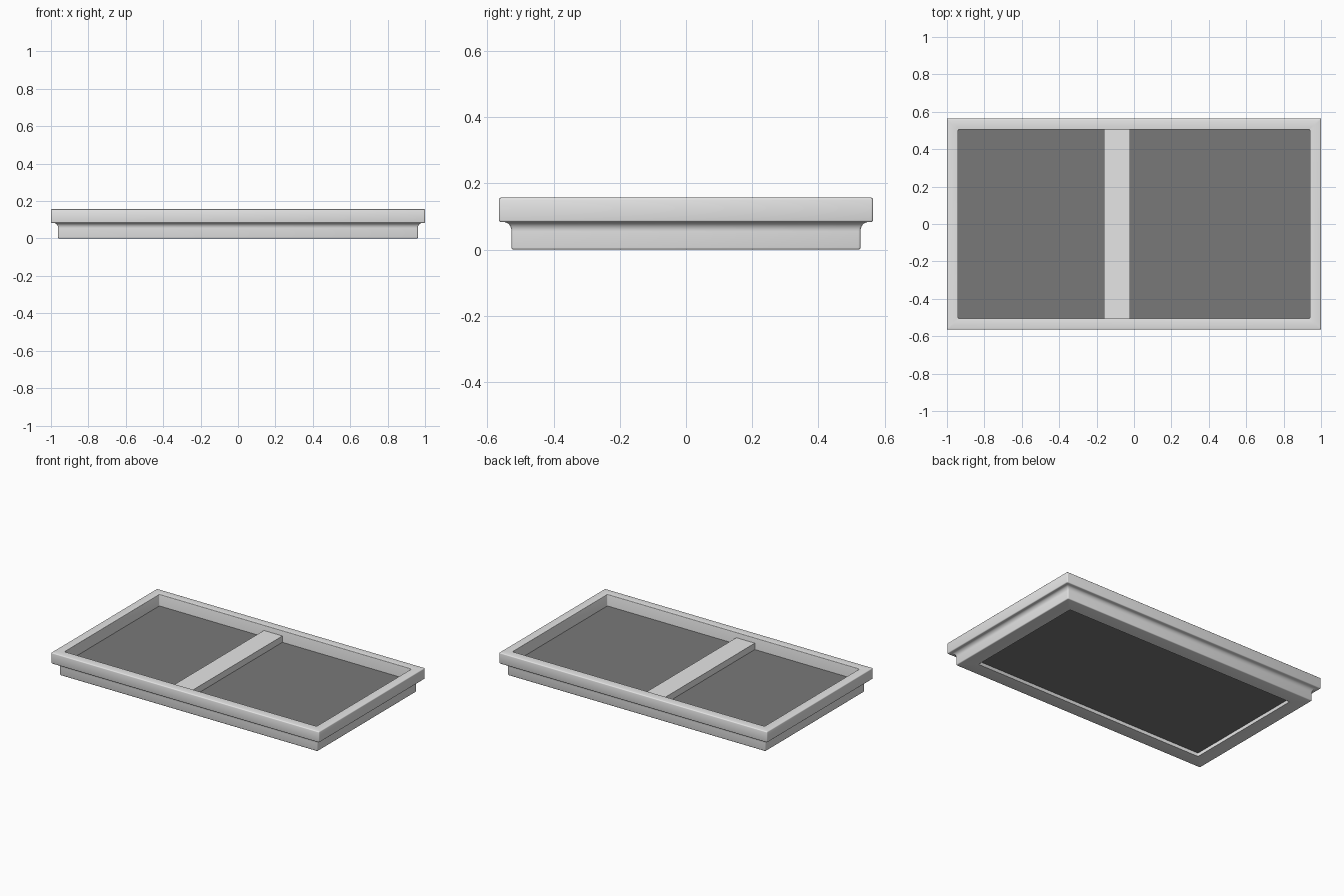
import bpy, bmesh, math

cube = bpy.data.objects.get("Cube")
if cube:
    bpy.data.objects.remove(cube, do_unlink=True)

HALF_X, HALF_Y, TOP = 1.0, 0.565, 0.157
RIM, BODY, LEDGE = 0.06, 0.038, 0.135
UNDER, FLOOR, LIP = 0.023, 0.079, 0.083
SOFT = 0.006


def material(name, value):
    mat = bpy.data.materials.new(name)
    mat.use_nodes = True
    colour = (value, value, value, 1)
    mat.diffuse_color = colour
    mat.node_tree.nodes["Principled BSDF"].inputs["Base Color"].default_value = colour
    return mat


def finish(name, bm, mat):
    bmesh.ops.recalc_face_normals(bm, faces=bm.faces)
    mesh = bpy.data.meshes.new(name)
    bm.to_mesh(mesh)
    bm.free()
    mesh.materials.append(mat)
    obj = bpy.data.objects.new(name, mesh)
    bpy.context.collection.objects.link(obj)
    bpy.ops.object.select_all(action='DESELECT')
    obj.select_set(True)
    bpy.context.view_layer.objects.active = obj
    bpy.ops.object.shade_smooth_by_angle(angle=math.radians(35))


def box(name, low, high, mat):
    bm = bmesh.new()
    bmesh.ops.create_cube(bm, size=1)
    for v in bm.verts:
        v.co = [(a + b) / 2 + c * (b - a) for a, b, c in zip(low, high, v.co)]
    finish(name, bm, mat)


def arc(d, z, rd, rz, start, end, steps=3):
    # Elliptical arc of (inset, height) points, angles in degrees
    angles = [math.radians(start + (end - start) * i / steps) for i in range(steps + 1)]
    return [(d + rd * math.cos(t), z + rz * math.sin(t)) for t in angles]


def rounded_frame(name, profile, mat):
    # Sweep (inset, height) points around a rectangle with softly rounded corners
    bm = bmesh.new()
    rings = []
    for quarter, (sx, sy) in enumerate(((1, 1), (-1, 1), (-1, -1), (1, -1))):
        for step in range(4):
            t = math.radians(90 * quarter + 30 * step)
            rings.append([bm.verts.new((sx * (HALF_X - d - SOFT) + SOFT * math.cos(t),
                                        sy * (HALF_Y - d - SOFT) + SOFT * math.sin(t), z))
                          for d, z in profile])
    for i, a in enumerate(rings):
        b = rings[(i + 1) % len(rings)]
        for j in range(len(profile)):
            k = (j + 1) % len(profile)
            bm.faces.new((a[j], b[j], b[k], a[k]))
    finish(name, bm, mat)


light = material("light grey", 0.79)
dark = material("dark grey", 0.19)

# Moulded frame: base, cove under the rim, softened rim edges, inner ledge
profile = [(LEDGE, 0)]
profile += arc(BODY + SOFT, SOFT, SOFT, SOFT, 270, 180)
profile += arc(BODY - 0.022, LIP - 0.028, 0.022, 0.028, 0, 90, 8)
profile += arc(SOFT, LIP + SOFT, SOFT, SOFT, 270, 180)
profile += arc(SOFT, TOP - SOFT, SOFT, SOFT, 180, 90)
profile += arc(RIM - 0.003, TOP - 0.003, 0.003, 0.003, 90, 0)
profile += [(RIM, UNDER), (LEDGE, UNDER)]
rounded_frame("frame", profile, light)

# Dark panel resting on the ledge
box("panel", (-HALF_X + RIM, -HALF_Y + RIM, UNDER),
    (HALF_X - RIM, HALF_Y - RIM, FLOOR), dark)

# Off-centre divider bar
box("divider", (-0.16, -HALF_Y + RIM, FLOOR), (-0.022, HALF_Y - RIM, 0.122), light)
